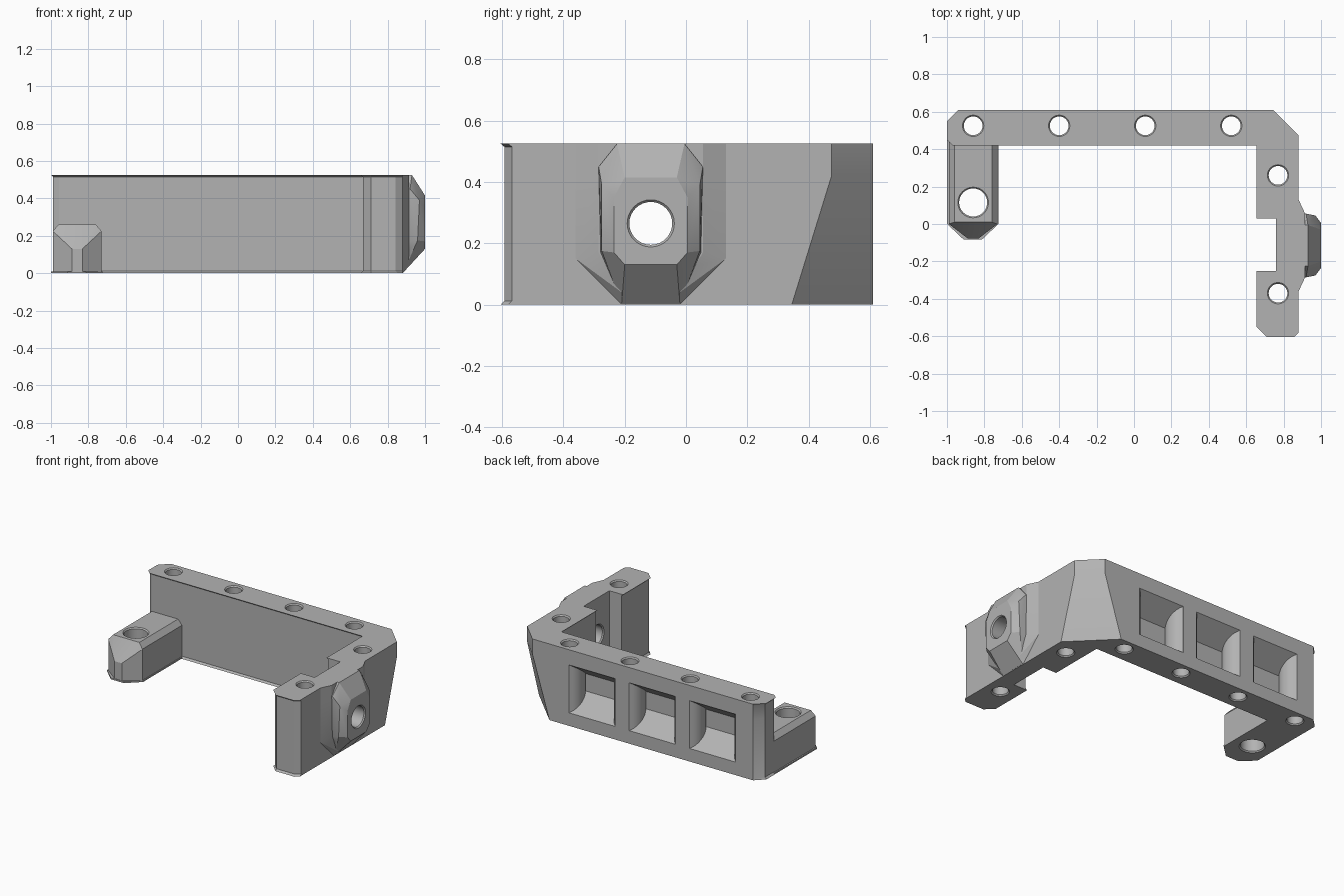
import bpy, bmesh, math
from mathutils import Vector, Matrix

if "Cube" in bpy.data.objects:
    bpy.data.objects.remove(bpy.data.objects["Cube"])

grey = bpy.data.materials.new("plain grey")
grey.diffuse_color = (0.45, 0.45, 0.45, 1)
grey.use_nodes = True
grey.node_tree.nodes["Principled BSDF"].inputs["Base Color"].default_value = grey.diffuse_color


def finish(name, bm):
    bmesh.ops.recalc_face_normals(bm, faces=bm.faces)
    me = bpy.data.meshes.new(name)
    bm.to_mesh(me)
    bm.free()
    ob = bpy.data.objects.new(name, me)
    me.materials.append(grey)
    bpy.context.collection.objects.link(ob)
    return ob


def loft(name, rings):
    """Skin a stack of equal-length closed rings and cap both ends."""
    bm = bmesh.new()
    vs = [[bm.verts.new(p) for p in r] for r in rings]
    n = len(vs[0])
    for a, b in zip(vs, vs[1:]):
        for i in range(n):
            j = (i + 1) % n
            bm.faces.new((a[i], a[j], b[j], b[i]))
    bm.faces.new(vs[0][::-1])
    bm.faces.new(vs[-1])
    return finish(name, bm)


def hull(name, pts):
    bm = bmesh.new()
    for p in pts:
        bm.verts.new(p)
    res = bmesh.ops.convex_hull(bm, input=bm.verts)
    junk = {g for g in res["geom_interior"] + res["geom_unused"]
            if isinstance(g, bmesh.types.BMVert)}
    bmesh.ops.delete(bm, geom=list(junk), context='VERTS')
    bmesh.ops.dissolve_limit(bm, angle_limit=0.01, verts=bm.verts, edges=bm.edges)
    return finish(name, bm)


def hole(name, centre, axis, r, length, rim=0.008):
    """Cutter starting at centre, running along axis, with countersunk rims."""
    rot = Vector((0, 0, 1)).rotation_difference(Vector(axis)).to_matrix()
    prof = [(-0.01, r + rim * 2), (rim, r), (length - rim, r), (length + 0.01, r + rim * 2)]
    rings = []
    for h, rad in prof:
        rings.append([Vector(centre) + rot @ Vector((rad * math.cos(t), rad * math.sin(t), h))
                      for t in (2 * math.pi * i / 32 for i in range(32))])
    return loft(name, rings)


def combine(target, other, op):
    m = target.modifiers.new(op.lower(), 'BOOLEAN')
    m.operation, m.object, m.solver = op, other, 'EXACT'
    bpy.context.view_layer.objects.active = target
    bpy.ops.object.modifier_apply(modifier=m.name)
    bpy.data.objects.remove(other)


H = 0.525


# L-shaped frame with thin lips on the inner edges and a tapering corner chamfer
def outline(z, d, c):
    pts = [(-1 + d, 0.45), (-0.97 + d, 0.42 + d), (0.655 + d, 0.42 + d), (0.655 + d, 0.03),
           (0.76, 0.03), (0.76, -0.25), (0.655 + d, -0.25), (0.655 + d, -0.55),
           (0.71, -0.605 + d), (0.855 - d, -0.605 + d), (0.88, -0.58 + d),
           (0.88, 0.61 - c), (0.88 - c, 0.61), (-0.94, 0.61), (-1 + d, 0.55)]
    return [(x, y, z) for x, y in pts]


frame = loft("frame", [outline(0, 0, 0.265), outline(0.012, 0.012, 0.261),
                       outline(0.42, 0.012, 0.135), outline(0.515, 0.012, 0.135),
                       outline(H, 0, 0.135)])

# Low mounting foot on the left, with a pointed sloping nose
foot = []
for s in (-1, 1):
    foot += [(-0.86 + s * x, y, z) for x, y, z in (
        (0.028, -0.078, 0), (0.028, -0.078, 0.13), (0.13, 0, 0), (0.13, 0, 0.225),
        (0.1, 0.01, 0.26), (0.13, 0.46, 0), (0.13, 0.46, 0.225), (0.1, 0.46, 0.26))]
combine(frame, hull("foot", foot), 'UNION')
foot_lip = [(-0.862 + s * x, y, z) for s in (-1, 1) for z in (0, 0.01)
            for x, y in ((0.05, -0.082), (0.137, 0), (0.137, 0.46))]
combine(frame, hull("foot_lip", foot_lip), 'UNION')

# Flared flange and faceted boss on the right side, mirrored about the bolt axis
CY = -0.115


def sym(rows):
    return [(x, CY + s * y, z) for s in (-1, 1) for x, y, z in rows]


flange = sym([(0.82, 0.245, H), (0.88, 0.245, H), (0.82, 0.245, 0.15), (0.88, 0.245, 0.15),
              (0.82, 0.095, 0), (0.88, 0.095, 0), (0.915, 0.17, H), (0.915, 0.17, 0.17),
              (0.915, 0.095, 0.04)])
combine(frame, hull("flange", flange), 'UNION')
boss = sym([(0.83, 0.17, 0.45), (0.92, 0.17, 0.45), (0.97, 0.16, 0.39), (0.83, 0.17, 0.16),
            (0.96, 0.16, 0.175), (0.83, 0.095, 0.003), (0.883, 0.095, 0.003),
            (0.83, 0.11, H), (0.93, 0.11, H),
            (1.0, 0.085, 0.415), (1.0, 0.12, 0.35), (1.0, 0.12, 0.17), (1.0, 0.085, 0.13)])
combine(frame, hull("boss", boss), 'UNION')

# Three back pockets whose sides wrap round the bolt columns
for cx in (-0.63, -0.17, 0.29):
    rings = []
    for i in range(11):
        y = 0.625 - 0.0155 * i
        w = 0.23 - math.sqrt(max(0.0, 0.1 ** 2 - (min(y, 0.61) - 0.525) ** 2))
        k = (0.61 - y) * 0.75
        lo, hi = 0.09 + k, 0.42 - k
        rings.append([(cx - w, y, lo), (cx + w, y, lo), (cx + w, y, hi), (cx - w, y, hi)])
    combine(frame, loft("pocket_cutter", rings), 'DIFFERENCE')

# Vertical bolt holes, foot hole and the cross hole through the boss
for x, y in ((-0.86, 0.525), (-0.4, 0.525), (0.06, 0.525), (0.52, 0.525),
             (0.77, 0.26), (0.77, -0.37)):
    combine(frame, hole("bolt_cutter", (x, y, 0), (0, 0, 1), 0.05, H), 'DIFFERENCE')
combine(frame, hole("foot_cutter", (-0.86, 0.115, 0), (0, 0, 1), 0.075, 0.26), 'DIFFERENCE')
combine(frame, hole("cross_cutter", (0.76, CY, 0.265), (1, 0, 0), 0.07, 0.24), 'DIFFERENCE')

# One material, crisp edges with smooth hole walls
frame.name = "corner_bracket"
frame.data.materials.clear()
frame.data.materials.append(grey)
for p in frame.data.polygons:
    p.material_index = 0
bpy.ops.object.select_all(action='DESELECT')
frame.select_set(True)
bpy.context.view_layer.objects.active = frame
bpy.ops.object.shade_smooth_by_angle(angle=math.radians(25))
